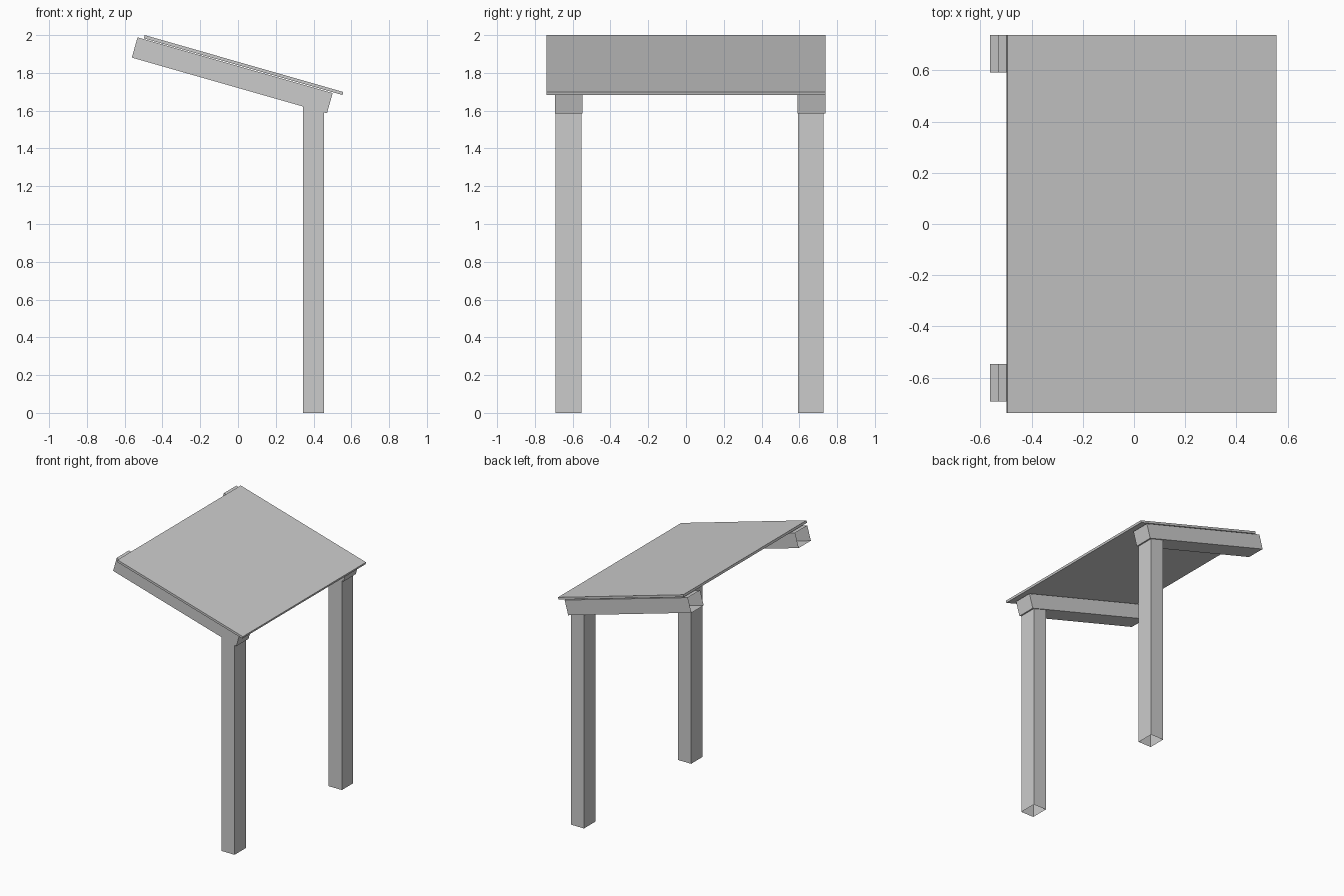
import bpy, bmesh

if "Cube" in bpy.data.objects:
    bpy.data.objects.remove(bpy.data.objects["Cube"])


def prism(name, profile, y0, y1, open_edges=()):
    """Extrude an x-z profile along y; open_edges lists side faces left out."""
    bm = bmesh.new()
    front = [bm.verts.new((x, y0, z)) for x, z in profile]
    back = [bm.verts.new((x, y1, z)) for x, z in profile]
    bm.faces.new(front)
    bm.faces.new(back[::-1])
    n = len(profile)
    for i in range(n):
        if i not in open_edges:
            j = (i + 1) % n
            bm.faces.new((front[j], front[i], back[i], back[j]))
    bmesh.ops.recalc_face_normals(bm, faces=bm.faces)
    mesh = bpy.data.meshes.new(name)
    bm.to_mesh(mesh)
    bm.free()
    obj = bpy.data.objects.new(name, mesh)
    bpy.context.collection.objects.link(obj)
    return obj


# Side outlines in x-z
post = [(0.345, 0), (0.455, 0), (0.455, 1.63), (0.345, 1.65)]
rafter = [(-0.562, 1.881), (0.471, 1.586), (0.501, 1.693), (-0.532, 1.988)]
roof = [(-0.498, 1.983), (0.553, 1.683), (0.557, 1.699), (-0.494, 2.0)]

# Posts (open at the foot and inside the rafter) and rafters (open high end)
for side, y0, y1 in (("front", -0.693, -0.547), ("back", 0.591, 0.738)):
    inset = 0.002 if side == "front" else 0.009
    inner = 0.007 if side == "front" else 0.003
    if side == "front":
        prism("front_post", post, y0 + inset, y1 - inner, (0, 2))
    else:
        prism("back_post", post, y0 + inner, y1 - inset, (0, 2))
    prism(side + "_rafter", rafter, y0, y1, (3,))

# Sloping roof panel
prism("roof_panel", roof, -0.738, 0.738)
